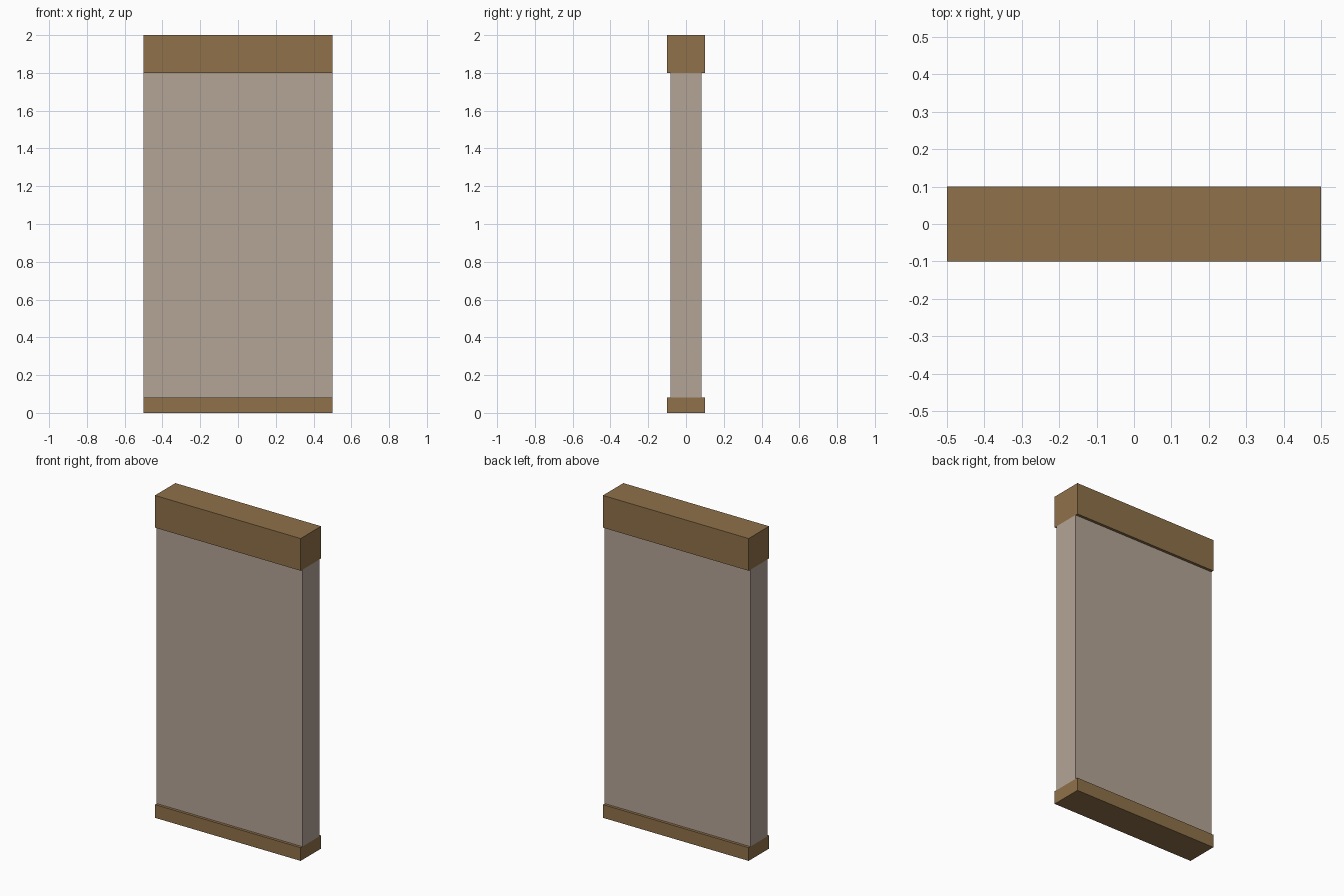
import bpy

if "Cube" in bpy.data.objects:
    bpy.data.objects.remove(bpy.data.objects["Cube"])

def material(name, srgb):
    m = bpy.data.materials.new(name)
    lin = [((c / 255 + 0.055) / 1.055) ** 2.4 for c in srgb]
    m.diffuse_color = (*lin, 1)
    m.use_nodes = True
    m.node_tree.nodes["Principled BSDF"].inputs["Base Color"].default_value = m.diffuse_color
    return m

wood = material("brown_wood", (143, 113, 74))
plaster = material("pale_plaster", (180, 164, 150))

def box(name, depth, z0, z1, mat):
    bpy.ops.mesh.primitive_cube_add(size=1, location=(0, 0, (z0 + z1) / 2))
    ob = bpy.context.object
    ob.name = name
    ob.scale = (1, depth, z1 - z0)
    bpy.ops.object.transform_apply(location=False, rotation=False, scale=True)
    ob.data.materials.append(mat)

# Wall panel between a thin sill and a thick top beam
box("base_sill", 0.2, 0, 0.082, wood)
box("wall_panel", 0.166, 0.082, 1.8, plaster)
box("top_beam", 0.2, 1.8, 2.0, wood)
